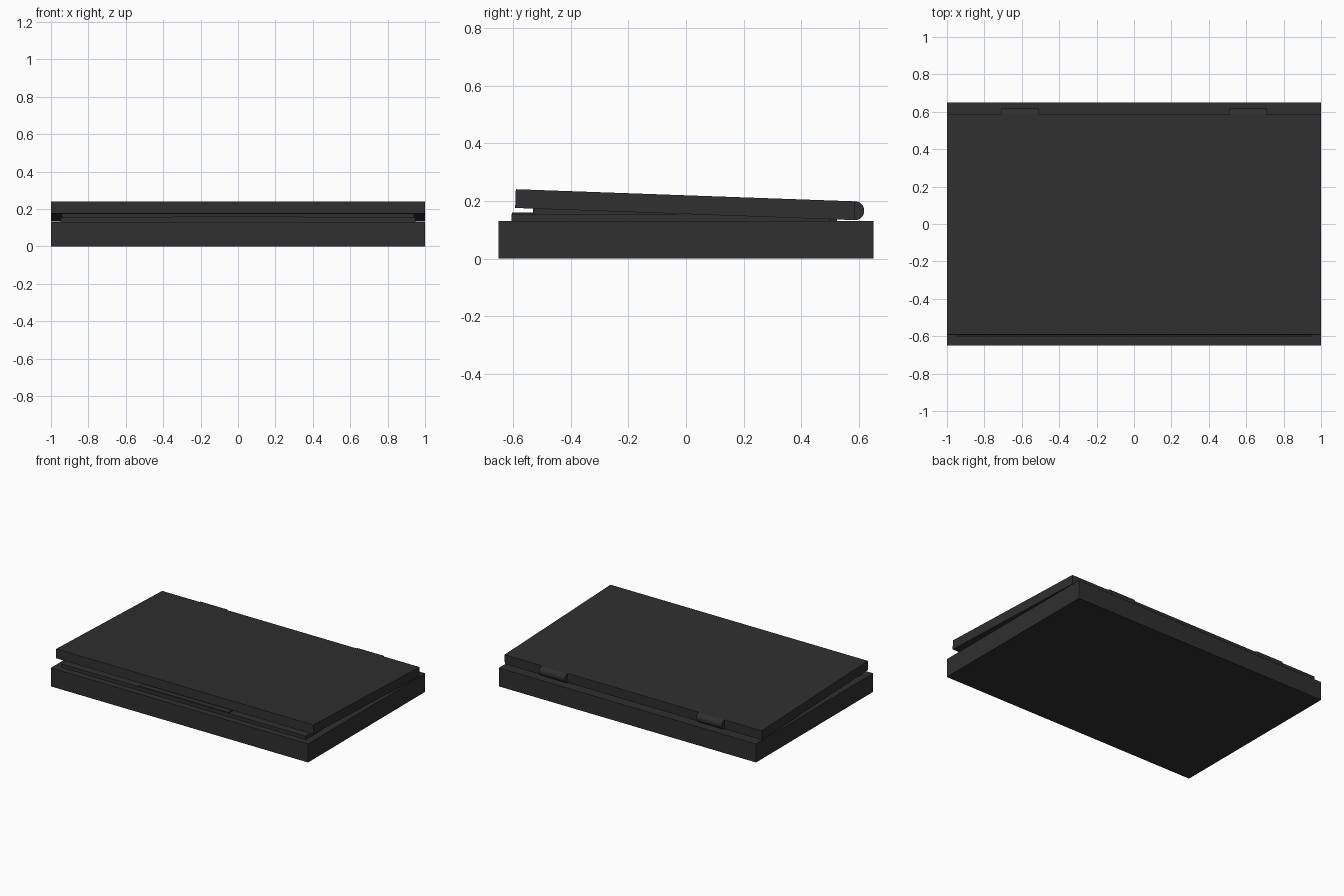
import bpy
import math

default = bpy.data.objects.get("Cube")
if default:
    bpy.data.objects.remove(default, do_unlink=True)

charcoal = bpy.data.materials.new("charcoal")
charcoal.use_nodes = True
colour = (0.029, 0.029, 0.029, 1)
charcoal.diffuse_color = colour
charcoal.node_tree.nodes["Principled BSDF"].inputs["Base Color"].default_value = colour

HINGE = (0, 0.585, 0.166)
TILT = -math.radians(2.05)


def box(name, x, y, z):
    """Box spanning the given (low, high) ranges, with its origin at zero."""
    bpy.ops.mesh.primitive_cube_add(size=1)
    obj = bpy.context.object
    obj.name = name
    for v in obj.data.vertices:
        v.co = [lo + (c + 0.5) * (hi - lo) for c, (lo, hi) in zip(v.co, (x, y, z))]
    obj.data.materials.append(charcoal)
    return obj


# Base with raised keyboard deck and trackpad
box("base", (-1, 1), (-0.65, 0.65), (0, 0.13))
box("keyboard_deck", (-0.95, 0.95), (-0.605, 0.5), (0.13, 0.154))
box("trackpad", (-0.35, 0.35), (-0.603, -0.25), (0.154, 0.16))

# Lid and inner screen, swung slightly open around the hinge line
lid_parts = (
    box("lid", (-1, 1), (-1.177, 0), (-0.0325, 0.0325)),
    box("screen", (-0.94, 0.94), (-1.115, -0.06), (-0.052, -0.0325)),
)
for part in lid_parts:
    part.location = HINGE
    part.rotation_euler.x = TILT

# Pair of hinge barrels
for side, name in ((1, "left_hinge"), (-1, "right_hinge")):
    bpy.ops.mesh.primitive_cylinder_add(
        vertices=32, radius=0.033, depth=0.2,
        location=(side * 0.61, HINGE[1], HINGE[2]),
        rotation=(0, math.pi / 2, 0))
    barrel = bpy.context.object
    barrel.name = name
    barrel.data.materials.append(charcoal)
    bpy.ops.object.shade_smooth_by_angle()
